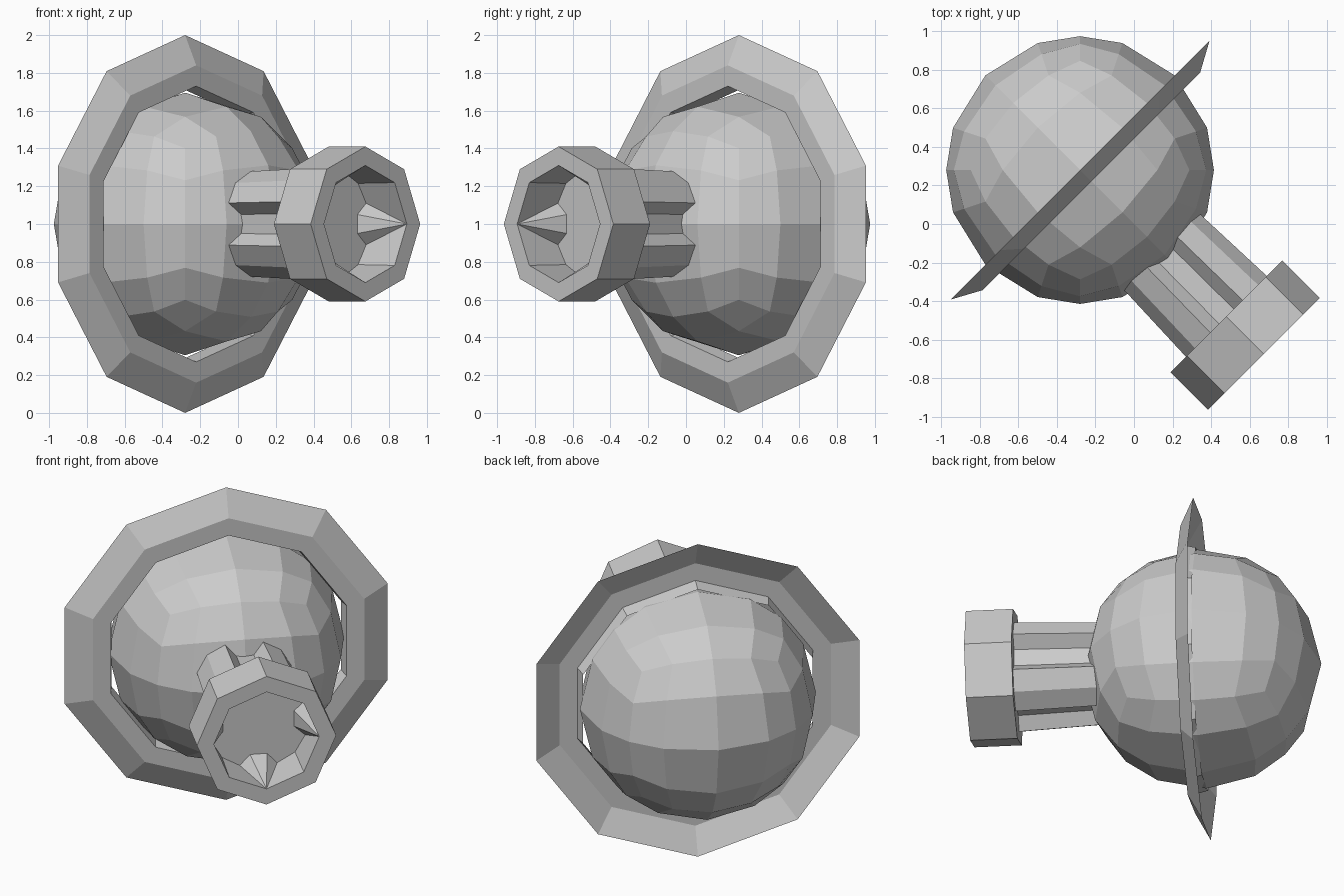
import bpy, bmesh, math
from mathutils import Matrix, Vector

if "Cube" in bpy.data.objects:
    bpy.data.objects.remove(bpy.data.objects["Cube"])

S = math.sqrt(0.5)
# Local frame: u = sideways, v = up, w = axis pointing to front right
FRAME = Matrix(((S, 0, S, -0.28), (S, 0, -S, 0.28), (0, 1, 0, 1.0), (0, 0, 0, 1)))


def finish(name, bm):
    bmesh.ops.remove_doubles(bm, verts=bm.verts[:], dist=0.0005)
    bm.transform(FRAME)
    me = bpy.data.meshes.new(name)
    bm.to_mesh(me)
    bm.free()
    ob = bpy.data.objects.new(name, me)
    bpy.context.collection.objects.link(ob)
    return ob


def loft(name, rings, cap_first=False, cap_last=False):
    """Skin a list of (points, depth) rings that share a point count."""
    bm = bmesh.new()
    vs = [[bm.verts.new((p[0], p[1], d)) for p in pts] for pts, d in rings]
    n = len(vs[0])
    for a, b in zip(vs, vs[1:]):
        for i in range(n):
            j = (i + 1) % n
            bm.faces.new((a[i], a[j], b[j], b[i]))
    if cap_first:
        bm.faces.new(vs[0][::-1])
    if cap_last:
        bm.faces.new(vs[-1])
    return finish(name, bm)


def polygon(n, r):
    return [(r * math.sin(2 * math.pi * i / n), r * math.cos(2 * math.pi * i / n)) for i in range(n)][::-1]


def quarters(pts):
    """Repeat a quarter outline four times around the axis."""
    out = []
    for k in range(4):
        c, s = round(math.cos(k * math.pi / 2)), round(math.sin(k * math.pi / 2))
        out += [(x * c - y * s, x * s + y * c) for x, y in pts]
    return out


# Body: cube grid pushed out to a sphere
bm = bmesh.new()
bmesh.ops.create_cube(bm, size=2)
bmesh.ops.subdivide_edges(bm, edges=bm.edges[:], cuts=3, use_grid_fill=True)
for v in bm.verts:
    v.co = v.co.normalized() * 0.695
finish("body_ball", bm)

# Ring: ten-sided open collar with sloped outside, flat face and inner lip
loft("collar_ring", [(polygon(10, r), d) for r, d in
                     ((1.0, 0.0), (0.84, 0.083), (0.73, 0.083), (0.71, 0.0))])

# Fluted barrel: four grooves on the up, down and side directions
fluted = quarters([(0.21, -0.05), (0.21, 0.05), (0.275, 0.11), (0.215, 0.215), (0.11, 0.275)])
flared = [(x * 1.08, y * 1.08) for x, y in fluted]
loft("barrel", [(fluted, 0.5), (flared, 1.08)])

# Muzzle outside: eight-sided collar with flat rim
loft("muzzle", [(polygon(8, 0.2), 1.075), (polygon(8, 0.41), 1.075),
                (polygon(8, 0.41), 1.35), (polygon(8, 0.31), 1.35)], cap_first=True)

# Muzzle inside: octagonal mouth folding into the grooved floor
c = 0.31 * S
mouth = quarters([(0.31, 0), (0.31, 0), (0.31, 0), (c, c), (0, 0.31)])
loft("muzzle_bore", [(fluted, 1.08), (mouth, 1.35)], cap_first=True)
